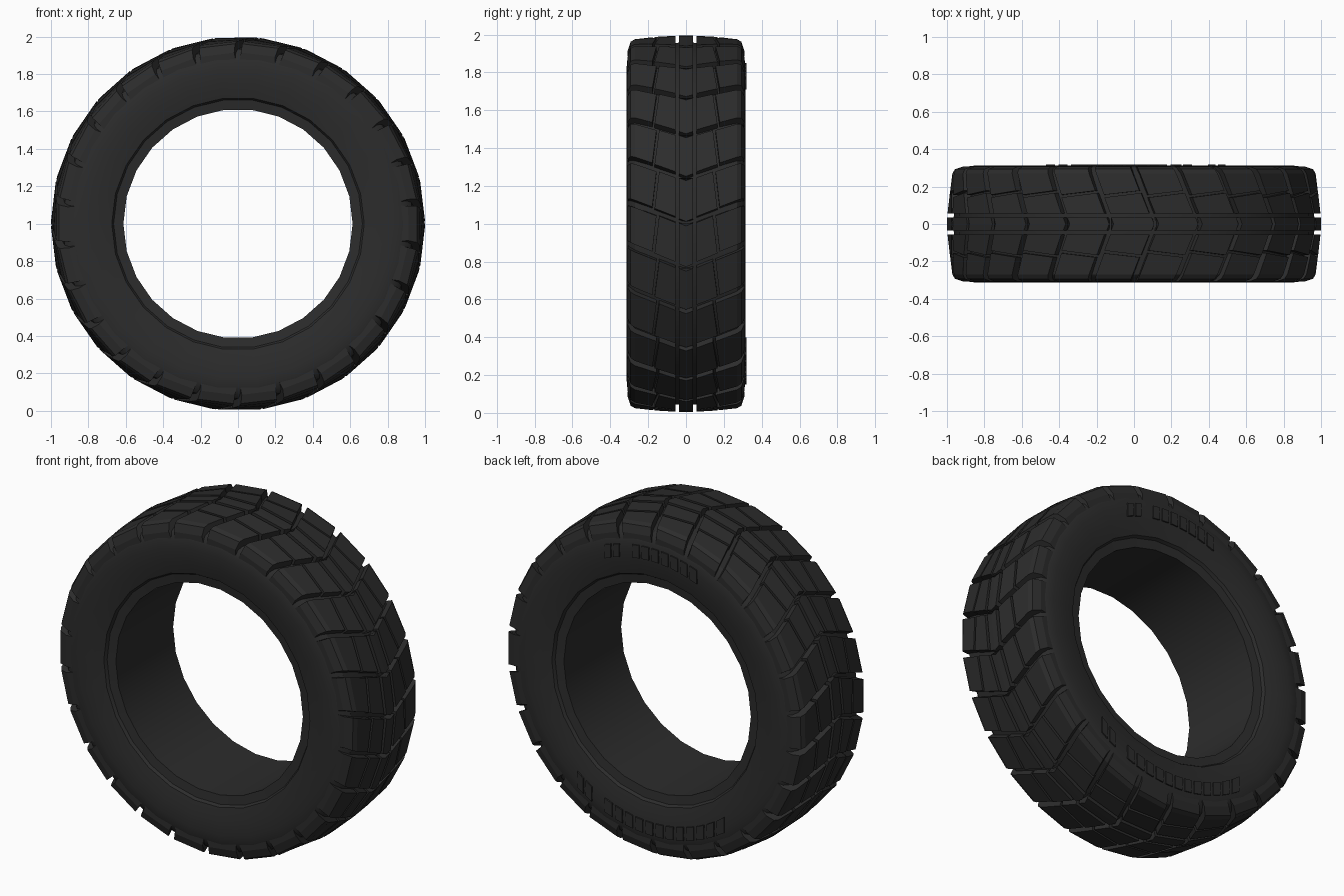
import bpy, bmesh, math
from mathutils import Vector

cube = bpy.data.objects.get("Cube")
if cube:
    bpy.data.objects.remove(cube)

COUNT = 26                      # tread pitches round the tyre
PITCH = 2 * math.pi / COUNT
CENTRE = 1.0                    # axle height

rubber = bpy.data.materials.new("dark rubber")
rubber.use_nodes = True
colour = (0.025, 0.025, 0.025, 1)
rubber.diffuse_color = colour
rubber.node_tree.nodes["Principled BSDF"].inputs["Base Color"].default_value = colour


def polar(y, r, angle):
    return Vector((r * math.cos(angle), y, CENTRE + r * math.sin(angle)))


def finish(bm, name, smooth):
    bmesh.ops.recalc_face_normals(bm, faces=bm.faces[:])
    mesh = bpy.data.meshes.new(name)
    bm.to_mesh(mesh)
    bm.free()
    obj = bpy.data.objects.new(name, mesh)
    bpy.context.collection.objects.link(obj)
    mesh.materials.append(rubber)
    if smooth:
        bpy.ops.object.select_all(action='DESELECT')
        obj.select_set(True)
        bpy.context.view_layer.objects.active = obj
        bpy.ops.object.shade_smooth_by_angle(angle=math.radians(smooth))
    return obj


def skin(bm, rings):
    """Join equal closed rings of points into a capped solid."""
    loops = [[bm.verts.new(p) for p in ring] for ring in rings]
    n = len(loops[0])
    for a, b in zip(loops, loops[1:]):
        for i in range(n):
            j = (i + 1) % n
            bm.faces.new((a[i], a[j], b[j], b[i]))
    bm.faces.new(loops[0])
    bm.faces.new(loops[-1][::-1])


# Carcass: lathed half profile, mirrored across the centre plane
half = [(0.0, 0.966), (0.16, 0.957), (0.27, 0.94), (0.297, 0.915), (0.31, 0.875),
        (0.314, 0.83), (0.309, 0.75), (0.292, 0.675), (0.275, 0.665), (0.268, 0.613)]
profile = half + [(-y, r) for y, r in half[:0:-1]]
bm = bmesh.new()
rows = [[bm.verts.new(polar(y, r, k * PITCH)) for y, r in profile] for k in range(COUNT)]
for k in range(COUNT):
    a, b = rows[k], rows[(k + 1) % COUNT]
    for i in range(len(profile)):
        j = (i + 1) % len(profile)
        bm.faces.new((a[i], a[j], b[j], b[i]))
finish(bm, "tyre_carcass", 30)


def sweep(y):
    """Angular lag of the chevron pattern away from the centre line."""
    return 0.4 * abs(y)


def tread_block(bm, angle, lead, trail, gap):
    """One block; lead and trail are its (y, radius, depth) cross-sections."""
    rings = []
    for section, side in ((lead, -1), (trail, 1)):
        edge = side * (PITCH / 2 - gap)
        top = [polar(y, r, angle + edge + sweep(y)) for y, r, d in section]
        base = [polar(y * (1 - d * 0.06), r - d, angle + edge + side * 0.008 + sweep(y))
                for y, r, d in reversed(section)]
        rings.append(top + base)
    skin(bm, rings)


# Tread bands: centre rib, tapered middle blocks and wrapped shoulder blocks
def centre_section(w):
    return [(-w, 0.999, 0.06), (0, 1.0, 0.06), (w, 0.999, 0.06)]


def middle_section(outer):
    return [(0.056, 0.997, 0.06), (outer, 0.988, 0.06)]


def shoulder_section(inner):
    return [(inner, 0.986, 0.06), (0.27, 0.975, 0.06), (0.293, 0.962, 0.06), (0.308, 0.915, 0.04)]


bands = {
    "centre_rib": (centre_section(0.036), centre_section(0.036), 0.012),
    "middle_blocks": (middle_section(0.166), middle_section(0.142), 0.016),
    "shoulder_blocks": (shoulder_section(0.178), shoulder_section(0.156), 0.02),
}
for name, (lead, trail, gap) in bands.items():
    for side in ((1,) if name == "centre_rib" else (1, -1)):
        bm = bmesh.new()
        for k in range(COUNT):
            flip = [[(y * side, r, d) for y, r, d in s] for s in (lead, trail)]
            tread_block(bm, (k + 0.5) * PITCH, flip[0], flip[1], gap)
        label = name if name == "centre_rib" else name + ("_back" if side > 0 else "_front")
        finish(bm, label, 0)


# Raised moulding bars on the back sidewall
def bar(bm, x0, x1, up):
    ring_in, ring_out = [], []
    for x, r in ((x0, 0.775), (x1, 0.775), (x1, 0.85), (x0, 0.85)):
        z = CENTRE + up * math.sqrt(r * r - x * x)
        ring_in.append(Vector((x, 0.295, z)))
        ring_out.append(Vector((x, 0.319, z)))
    skin(bm, (ring_in, ring_out))


def bar_row(bm, start, end, count, up):
    step = (end - start) / count
    for i in range(count):
        x = start + i * step
        bar(bm, x, x + step * 0.72, up)


for name, up, wide, count in (("upper_bars", 1, 0.31, 7), ("lower_bars", -1, 0.49, 12)):
    bm = bmesh.new()
    bar_row(bm, wide, wide - 0.11, 2, up)
    bar_row(bm, wide - 0.18, -wide, count, up)
    finish(bm, name, 0)
